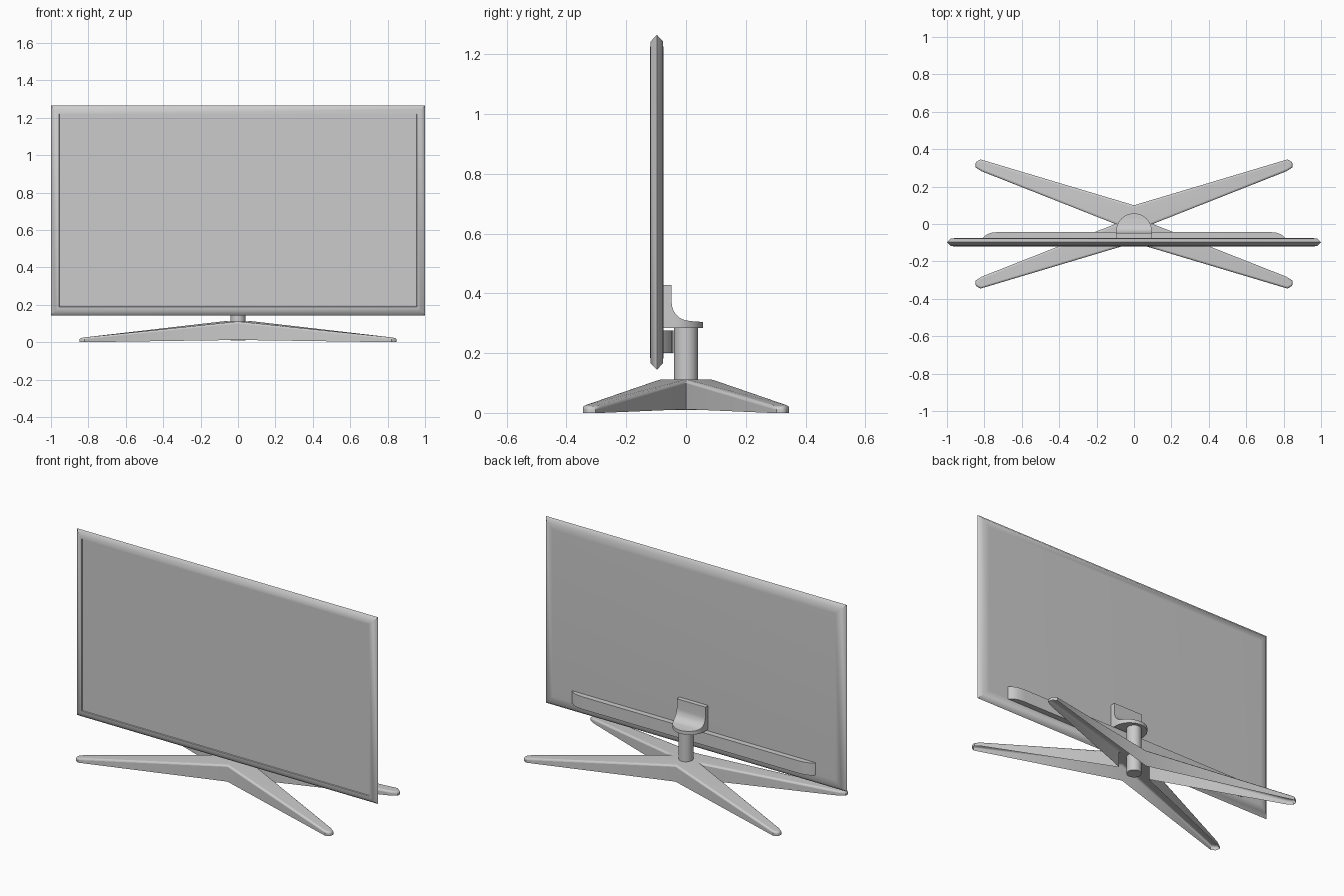
import bpy, bmesh, math

if "Cube" in bpy.data.objects:
    bpy.data.objects.remove(bpy.data.objects["Cube"])


def finish(name, bm, angle=35):
    bmesh.ops.remove_doubles(bm, verts=bm.verts, dist=1e-5)
    bmesh.ops.recalc_face_normals(bm, faces=bm.faces)
    me = bpy.data.meshes.new(name)
    bm.to_mesh(me)
    bm.free()
    ob = bpy.data.objects.new(name, me)
    bpy.context.collection.objects.link(ob)
    smooth(ob, angle)
    return ob


def smooth(ob, angle):
    bpy.ops.object.select_all(action='DESELECT')
    bpy.context.view_layer.objects.active = ob
    ob.select_set(True)
    bpy.ops.object.shade_smooth_by_angle(angle=math.radians(angle))


def prism(name, pts, offset):
    """Extrude a closed 3D outline along an offset vector."""
    bm = bmesh.new()
    face = bm.faces.new([bm.verts.new(p) for p in pts])
    ext = bmesh.ops.extrude_face_region(bm, geom=[face])
    bmesh.ops.translate(bm, vec=offset, verts=[g for g in ext['geom'] if isinstance(g, bmesh.types.BMVert)])
    return finish(name, bm)


# Screen panel: nested rectangles (inset, y) from back to recessed front
Z0, Z1 = 0.144, 1.265
bm = bmesh.new()
rings = []
for d, y in [(0.06, -0.075), (0.022, -0.077), (0, -0.0975), (0.022, -0.118),
             (0.044, -0.12), (0.046, -0.115)]:
    rings.append([bm.verts.new((x, y, z)) for x, z in
                  [(-1 + d, Z0 + d), (1 - d, Z0 + d), (1 - d, Z1 - d), (-1 + d, Z1 - d)]])
bm.faces.new(rings[0])
bm.faces.new(rings[-1])
for a, b in zip(rings, rings[1:]):
    for i in range(4):
        j = (i + 1) % 4
        bm.faces.new((a[i], a[j], b[j], b[i]))
finish('screen_panel', bm, 50)

# Raised bar low on the back, tapered at the ends
half = [(0.81, -0.076), (0.79, -0.058), (0.765, -0.047), (0.72, -0.042)]
outline = half + [(-x, y) for x, y in reversed(half)]
prism('rear_bar', [(x, y, 0.2) for x, y in outline], (0, 0, 0.075))

# Bracket: L profile with a fillet, trimmed to a D-shaped footprint
profile = [(-0.075, 0.284), (0.08, 0.284), (0.08, 0.303), (0.025, 0.306)]
for i in range(9):
    a = math.radians(90 * i / 8)
    profile.append((0.012 - 0.06 * math.sin(a), 0.37 - 0.062 * math.cos(a)))
profile += [(-0.048, 0.428), (-0.075, 0.428)]
bracket = prism('neck_bracket', [(-0.12, y, z) for y, z in profile], (0.24, 0, 0))
arc = [(0.095 * math.cos(math.pi * i / 32), -0.038 + 0.095 * math.sin(math.pi * i / 32)) for i in range(33)]
arc += [(-0.095, -0.1), (0.095, -0.1)]
cutter = prism('bracket_cutter', [(x, y, 0.2) for x, y in arc], (0, 0, 0.4))
cutter.hide_render = True
cutter.hide_set(True)
mod = bracket.modifiers.new('trim', 'BOOLEAN')
mod.operation = 'INTERSECT'
mod.solver = 'EXACT'
mod.object = cutter
bpy.context.view_layer.objects.active = bracket
bpy.ops.object.modifier_apply(modifier=mod.name)
bpy.data.objects.remove(cutter)
smooth(bracket, 30)

# Pole
bm = bmesh.new()
bmesh.ops.create_cone(bm, cap_ends=True, segments=32, radius1=0.04, radius2=0.04, depth=0.28)
bmesh.ops.translate(bm, vec=(0, 0, 0.15), verts=bm.verts)
finish('neck_pole', bm)

# Four-legged foot: hollow shell, one leg repeated into each quadrant
leg = [(0.1, 0, 0.11, 0.012), (0.815, 0.282, 0.026, 0), (0.848, 0.303, 0.021, 0),
       (0.848, 0.33, 0.021, 0), (0.82, 0.345, 0.026, 0), (0, 0.1, 0.11, 0.012)]
bm = bmesh.new()
for sx in (1, -1):
    for sy in (1, -1):
        top = [bm.verts.new((sx * x, sy * y, t)) for x, y, t, b in leg]
        low = [bm.verts.new((sx * x, sy * y, b)) for x, y, t, b in leg]
        mid = bm.verts.new((0, 0, 0.11))
        bm.faces.new((mid, top[0], top[5]))
        bm.faces.new((top[0], top[1], top[4], top[5]))
        bm.faces.new((top[1], top[2], top[3], top[4]))
        for i in range(5):
            bm.faces.new((top[i], top[i + 1], low[i + 1], low[i]))
foot = finish('foot', bm)
if max(foot.data.polygons, key=lambda p: p.center.z).normal.z < 0:
    foot.data.flip_normals()
bev = foot.modifiers.new('soft_rim', 'BEVEL')
bev.width = 0.01
bev.segments = 3
bev.limit_method = 'ANGLE'
bev.angle_limit = math.radians(60)
bpy.context.view_layer.objects.active = foot
bpy.ops.object.modifier_apply(modifier=bev.name)
smooth(foot, 40)
